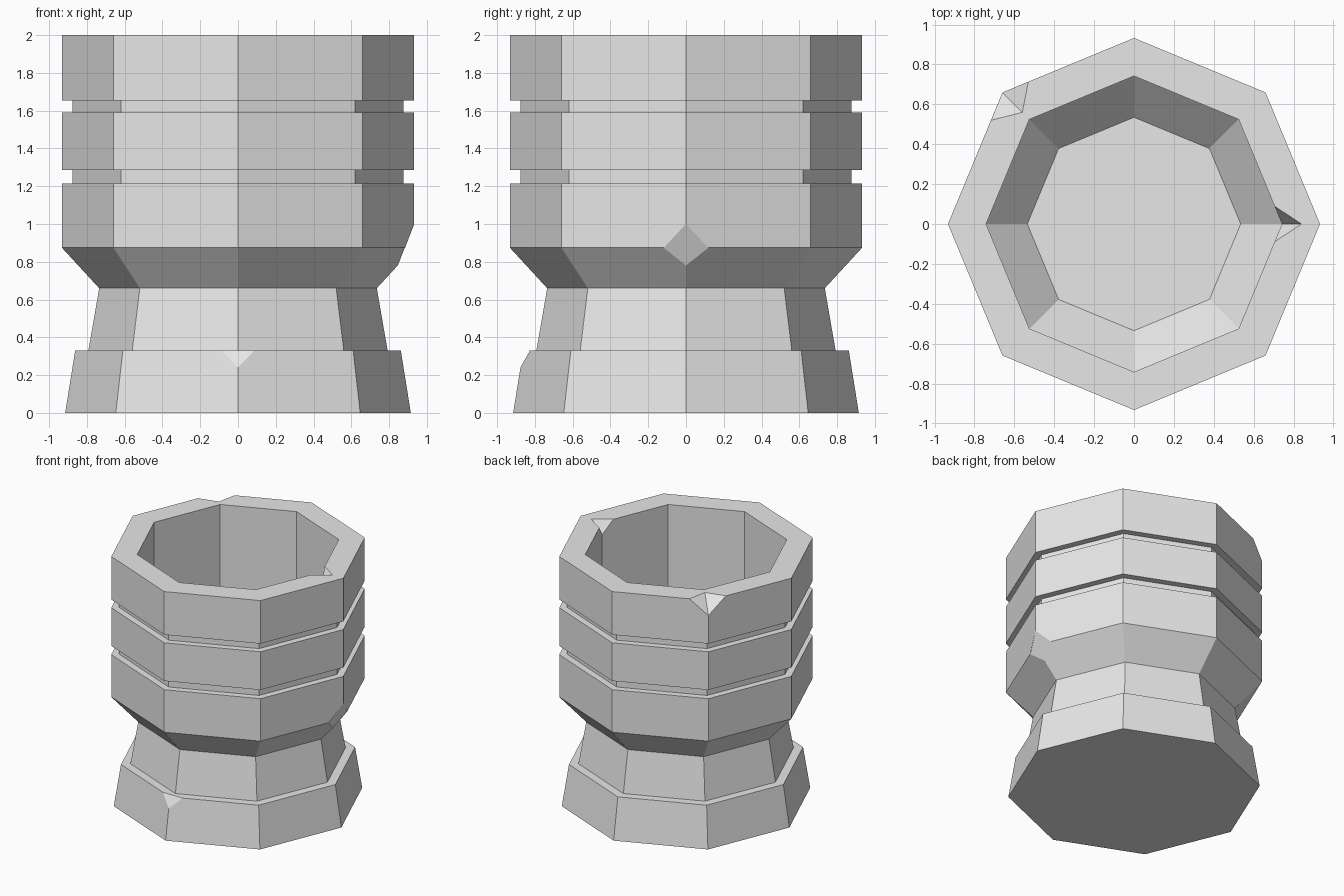
import bpy
import bmesh
from math import cos, sin, pi
from mathutils import Vector

SIDES = 8

cube = bpy.data.objects.get("Cube")
if cube:
    bpy.data.objects.remove(cube, do_unlink=True)

# Single stone grey
stone = bpy.data.materials.new("stone_grey")
stone.use_nodes = True
grey = (0.8, 0.8, 0.8, 1)
stone.diffuse_color = grey
stone.node_tree.nodes["Principled BSDF"].inputs["Base Color"].default_value = grey


def add_object(name, bm):
    """Turn a bmesh into a flat-shaded stone object."""
    bmesh.ops.recalc_face_normals(bm, faces=bm.faces)
    mesh = bpy.data.meshes.new(name)
    bm.to_mesh(mesh)
    bm.free()
    mesh.materials.append(stone)
    obj = bpy.data.objects.new(name, mesh)
    bpy.context.collection.objects.link(obj)
    return obj


def lathe(name, profile):
    """Sweep (radius, height) points round z and cap both ends."""
    bm = bmesh.new()
    rings = []
    for r, z in profile:
        angles = [2 * pi * i / SIDES for i in range(SIDES)]
        rings.append([bm.verts.new((r * cos(a), r * sin(a), z)) for a in angles])
    for low, high in zip(rings, rings[1:]):
        for i in range(SIDES):
            j = (i + 1) % SIDES
            bm.faces.new((low[i], low[j], high[j], high[i]))
    bm.faces.new(rings[0])
    bm.faces.new(rings[-1])
    return add_object(name, bm)


def chip(target, points):
    """Knock a convex chunk out of the target."""
    bm = bmesh.new()
    for p in points:
        bm.verts.new(p)
    bmesh.ops.convex_hull(bm, input=bm.verts)
    cutter = add_object("chip_cutter", bm)
    cutter.hide_render = True
    mod = target.modifiers.new("chip", "BOOLEAN")
    mod.operation = "DIFFERENCE"
    mod.solver = "EXACT"
    mod.object = cutter
    # Bake the cut, then discard the cutter
    graph = bpy.context.evaluated_depsgraph_get()
    target.data = bpy.data.meshes.new_from_object(target.evaluated_get(graph))
    target.modifiers.clear()
    bpy.data.objects.remove(cutter, do_unlink=True)


def notch(target, apex, rim_points, reach=1.4):
    """Cut a pointed notch that opens out from apex past the rim points."""
    a = Vector(apex)
    chip(target, [a] + [a + (Vector(p) - a) * reach for p in rim_points])


# Flared base, waisted stem, banded wall and hollow bowl in one profile
R, GROOVE, INNER = 0.933, 0.877, 0.742
base = [(0.915, 0), (0.862, 0.33), (0.792, 0.33), (0.735, 0.66), (R, 0.875)]
bands = []
for bottom, top in ((1.215, 1.285), (1.59, 1.655)):
    bands += [(R, bottom), (GROOVE, bottom), (GROOVE, top), (R, top)]
bowl = [(R, 2), (INNER, 2), (INNER, 0.95), (0.535, 0.74)]
body = lathe("goblet_body", base + bands + bowl)

# Chip on the lower edge of the bowl, left corner
chip(body, [(R, 0, 1), (0.84, 0, 0.78), (0.88, 0.12, 0.875),
            (0.88, -0.12, 0.875), (1.1, 0, 0.8)])

# Chip on the top edge of the base, front corner
chip(body, [(0, -0.883, 0.23), (0.09, -0.823, 0.335),
            (-0.09, -0.823, 0.335), (0, -0.95, 0.45)])

# Notch in the inner rim, left corner
notch(body, (INNER, 0, 1.9),
      [(0.84, 0, 2), (0.704, 0.09, 2), (0.704, -0.09, 2), (0.6, 0, 2)])

# Notch in the outer rim, back right corner
notch(body, (-0.66, 0.66, 1.88),
      [(-0.56, 0.56, 2), (-0.717, 0.52, 2), (-0.53, 0.714, 2), (-0.76, 0.76, 2)])
